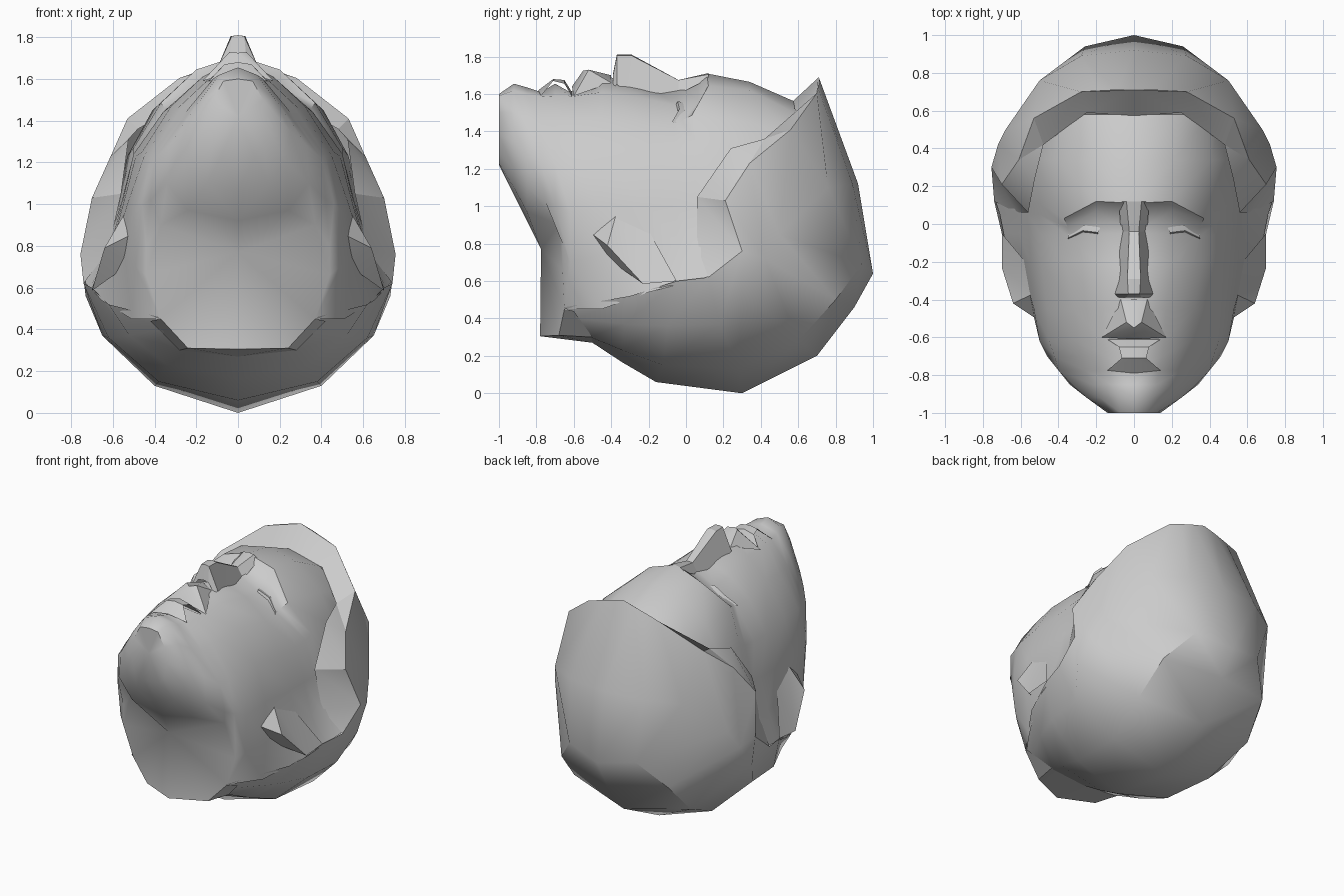
import bpy, bmesh, math
from mathutils import Vector

grey = bpy.data.materials.new("plain_grey")
grey.diffuse_color = (0.6, 0.6, 0.6, 1)
CENTRE = Vector((0, 0, 0.8))


def half(name, verts, faces, angle=32):
    """Mirrored half surface, facing away from the middle of the head."""
    bm = bmesh.new()
    vs = [bm.verts.new(v) for v in verts]
    for f in faces:
        bm.faces.new([vs[i] for i in f])
    bmesh.ops.remove_doubles(bm, verts=bm.verts, dist=0.0005)
    bmesh.ops.recalc_face_normals(bm, faces=bm.faces)
    if sum(f.normal.dot(f.calc_center_median() - CENTRE) * f.calc_area() for f in bm.faces) < 0:
        bmesh.ops.reverse_faces(bm, faces=bm.faces)
    me = bpy.data.meshes.new(name)
    bm.to_mesh(me)
    bm.free()
    me.materials.append(grey)
    ob = bpy.data.objects.new(name, me)
    bpy.context.collection.objects.link(ob)
    bpy.ops.object.select_all(action='DESELECT')
    ob.select_set(True)
    bpy.context.view_layer.objects.active = ob
    bpy.ops.object.shade_smooth_by_angle(angle=math.radians(angle))
    mod = ob.modifiers.new("mirror", 'MIRROR')
    mod.use_clip = True
    return ob


def strips(rows, start=0):
    """Points and quads of a surface through equal rows of points."""
    n = len(rows[0])
    verts = [p for r in rows for p in r]
    faces = [tuple(start + k for k in (i * n + j, i * n + j + 1, i * n + n + j + 1, i * n + n + j))
             for i in range(len(rows) - 1) for j in range(n - 1)]
    return verts, faces


def grid(name, rows, angle=32):
    return half(name, *strips(rows), angle)


def sections(table):
    """Cross-sections along y; a point with three values has its own y."""
    return [[p if len(p) == 3 else (p[0], y, p[1]) for p in pts] for y, pts in table]


# Chin and underside of the jaw
chin = sections([
    (-1.0, [(0, 1.60), (.07, 1.59), (.12, 1.50), (.14, 1.38), (.12, 1.28), (.08, 1.23), (0, 1.22)]),
    (-.92, [(0, 1.655), (.09, 1.62), (.18, 1.50), (.25, 1.35), (.23, 1.20), (.15, 1.10), (0, 1.06)]),
    (-.85, [(0, 1.635), (.12, 1.60), (.22, 1.46), (.33, 1.28), (.34, 1.10), (.24, .97), (0, .92)]),
    (-.775, [(0, 1.61), (.13, 1.585), (.26, 1.43), (.40, 1.22), (.42, -.75, 1.02), (.37, -.68, .90), (0, .77)]),
])

# Face from the jaw up to the eyes, then the brow and forehead
face = sections([
    (-.775, [(0, 1.61), (.13, 1.585), (.26, 1.43), (.40, 1.22), (.42, -.75, 1.02),
             (.37, -.68, .90), (.44, -.66, .66)]),
    (-.70, [(0, 1.655), (.15, 1.59), (.28, 1.45), (.42, 1.23), (.46, 1.0), (.44, -.66, .80), (.44, -.66, .66)]),
    (-.62, [(0, 1.61), (.16, 1.585), (.30, 1.45), (.45, 1.23), (.50, .97), (.49, .70), (.37, -.65, .45)]),
    (-.45, [(0, 1.70), (.17, 1.61), (.32, 1.47), (.46, 1.25), (.53, 1.0), (.54, .74), (.51, .45)]),
    (-.20, [(0, 1.64), (.20, 1.57), (.36, 1.44), (.49, 1.23), (.55, 1.0), (.60, .77), (.655, .54)]),
    (-.05, [(0, 1.65), (.20, 1.54), (.34, -.07, 1.45), (.50, 1.24), (.555, 1.0), (.61, .78), (.69, .58)]),
])
forehead = sections([
    (.05, [(0, 1.67), (.20, .07, 1.56), (.35, -.02, 1.46), (.50, 1.25), (.56, 1.0), (.62, .78), (.71, .60)]),
    (.11, [(0, 1.71), (.20, .12, 1.645), (.37, .03, 1.485), (.50, 1.27), (.56, 1.0), (.63, .80), (.73, .62)]),
    (.34, [(0, 1.665), (.21, 1.62), (.41, 1.45), (.53, 1.23), (.58, 1.0), (.65, .85), (.73, .72)]),
    (.58, [(0, 1.56), (.24, 1.50), (.40, 1.37), (.46, 1.20), (.50, 1.0), (.52, .80), (.52, .65)]),
])
verts, faces = strips(chin)
more = strips(face + forehead, len(verts))
verts, faces = verts + more[0], faces + more[1]
# chin front closed towards its middle
verts.append((0, -1, 1.42))
faces += [(len(verts) - 1, j, j + 1) for j in range(6)]
# neck end: a ridged fan
ring = [(.37, -.68, .90), (.44, -.66, .66), (.37, -.65, .45), (.24, -.68, .31), (0, -.78, .305)]
base = len(verts)
verts += [(0, -.775, .77)] + ring
faces += [(base, base + j, base + j + 1) for j in range(1, 5)]
half("face_and_neck", verts, faces, 48)

# Neck underside reaching into the hair
grid("neck_side", [ring[2:], [(.42, -.60, .44), (.28, -.50, .30), (0, -.50, .27)]], 25)

# Hair: each row runs from the hairline to the middle of the back
hair = [
    [(.28, .70, 1.605), (.19, .705, 1.635), (.09, .71, 1.665), (0, .71, 1.69)],
    [(.53, .56, 1.41), (.50, .76, 1.10), (.28, .89, 1.12), (0, .92, 1.12)],
    [(.61, .34, 1.23), (.68, .50, .85), (.26, .94, .69), (0, 1.0, .64)],
    [(.70, .21, 1.03), (.72, .42, .72), (.42, .80, .50), (0, .90, .46)],
    [(.755, .30, .76), (.73, .30, .56), (.46, .60, .28), (0, .70, .20)],
    [(.74, .12, .62), (.65, .18, .37), (.40, .28, .13), (0, .30, 0)],
    [(.70, -.05, .60), (.62, -.10, .36), (.38, -.12, .15), (0, -.16, .06)],
    [(.62, -.30, .52), (.52, -.33, .37), (.34, -.34, .23), (0, -.34, .165)],
    [(.38, -.65, .46), (.37, -.58, .40), (.26, -.51, .30), (0, -.50, .27)],
]
grid("hair", hair, 40)

# Thick front rim of the hair, tapering to a point at the temple
E = [r[0] for r in hair]
grid("hair_rim", [[hair[0][3], E[0], E[1], E[2]],
                  [(0, .57, 1.56), (.25, .59, 1.49), (.48, .42, 1.36), E[2]]], 20)

# Temple skin flaring out to the side hairline
half("temple", [(.48, .42, 1.36), (.525, .24, 1.31), (.56, .06, 1.05), (.62, .06, .78)] + E[2:6],
     [(0, 4, 1), (1, 4, 5), (1, 5, 2), (2, 5, 6), (2, 6, 3), (3, 6, 7)], 30)

# Nose: ridge, flank and foot at each height
grid("nose", [
    [(0, .12, 1.712), (.04, .12, 1.705), (.08, .12, 1.68)],
    [(0, -.04, 1.675), (.025, -.04, 1.675), (.07, -.04, 1.60)],
    [(0, -.29, 1.81), (.035, -.29, 1.805), (.085, -.30, 1.61)],
    [(0, -.37, 1.81), (.03, -.37, 1.805), (.10, -.37, 1.65)],
    [(0, -.39, 1.71), (.04, -.39, 1.70), (.09, -.39, 1.63)],
], 25)

# Upper lip with the groove below the nose
half("upper_lip", [(0, -.40, 1.70), (.07, -.40, 1.66), (.04, -.52, 1.73), (0, -.55, 1.725),
                   (.17, -.60, 1.59), (0, -.61, 1.64)],
     [(0, 1, 2, 3), (1, 4, 2), (3, 2, 4), (3, 4, 5)], 20)

# Lower lip and the hollow under it
grid("lower_lip", [
    [(0, -.61, 1.61), (.15, -.605, 1.58)],
    [(0, -.65, 1.675), (.08, -.65, 1.655)],
    [(0, -.71, 1.68), (.065, -.71, 1.67)],
    [(0, -.79, 1.62), (.14, -.775, 1.59)],
], 20)

# Eyelids: shallow folds with a narrow slit
grid("upper_eyelid", [
    [(.17, .00, 1.555), (.26, .01, 1.505), (.35, -.03, 1.44)],
    [(.19, -.045, 1.56), (.27, -.035, 1.52), (.35, -.075, 1.45)],
    [(.19, -.055, 1.54), (.27, -.047, 1.49), (.35, -.085, 1.43)],
], 50)

# Ears: folded flaps blending back into the sideburn
half("ear", [(.535, -.37, .97), (.52, -.50, .85), (.64, -.42, .79), (.70, -.23, .585),
             (.70, -.05, .60), (.51, -.42, .72), (.575, -.20, .87)],
     [(0, 1, 2), (0, 2, 3), (0, 3, 6), (6, 3, 4), (1, 5, 2), (5, 3, 2)], 25)
